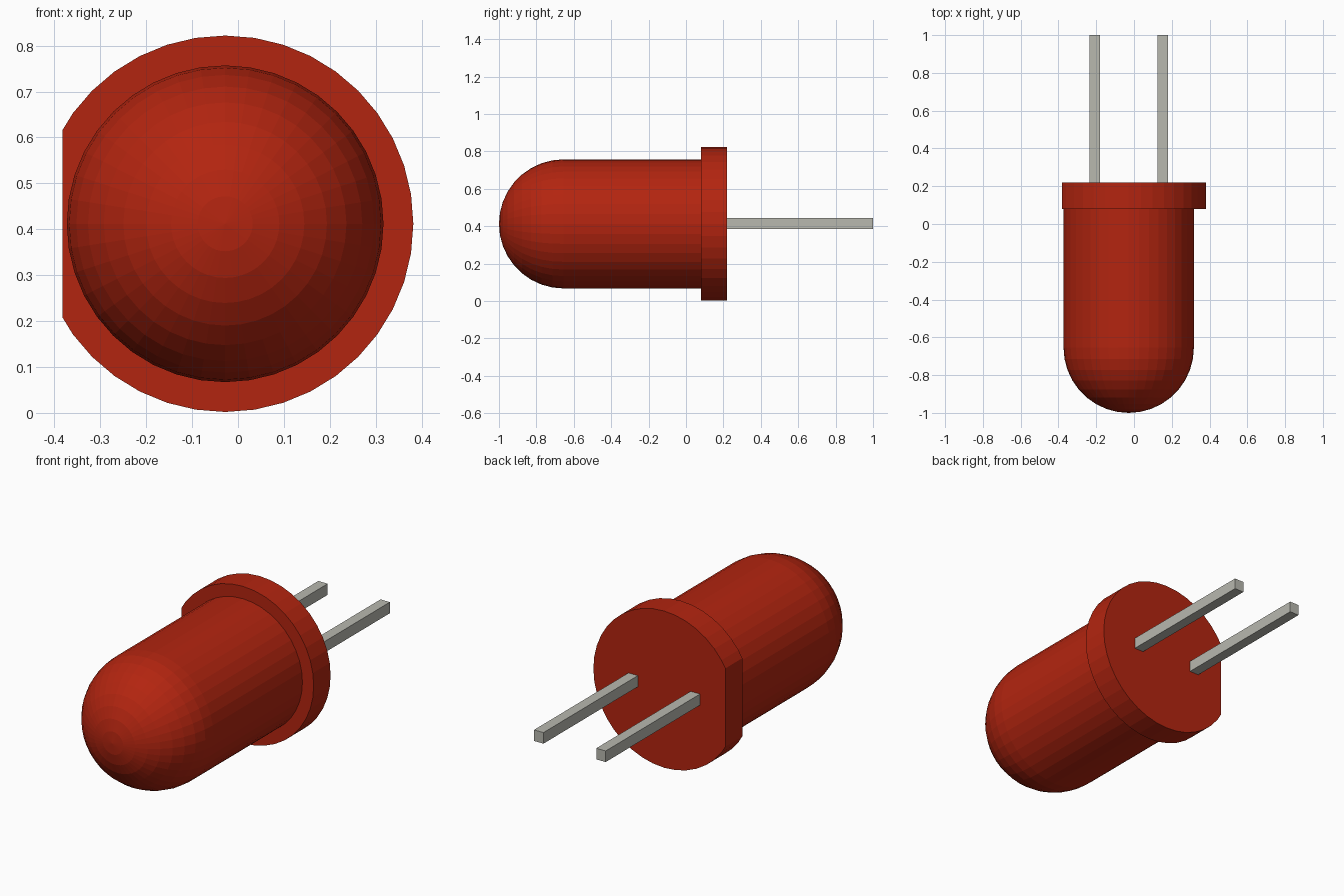
import bpy, bmesh, math
from mathutils import Vector

if "Cube" in bpy.data.objects:
    bpy.data.objects.remove(bpy.data.objects["Cube"])

CX, CZ, SIDES = -0.028, 0.412, 40


def material(name, rgb):
    m = bpy.data.materials.new(name)
    m.diffuse_color = (*rgb, 1)
    m.use_nodes = True
    m.node_tree.nodes["Principled BSDF"].inputs["Base Color"].default_value = m.diffuse_color
    return m


red = material("red plastic", (0.45, 0.018, 0.005))
metal = material("grey metal", (0.48, 0.48, 0.43))


def finish(name, bm, mat):
    bmesh.ops.recalc_face_normals(bm, faces=bm.faces)
    me = bpy.data.meshes.new(name)
    bm.to_mesh(me)
    bm.free()
    me.materials.append(mat)
    ob = bpy.data.objects.new(name, me)
    bpy.context.collection.objects.link(ob)
    return ob


def lathe(profile):
    """Spin (radius, y) points about the lens axis, closed on the axis."""
    bm = bmesh.new()
    vs = [bm.verts.new((CX + r, y, CZ)) for r, y in profile]
    es = [bm.edges.new(p) for p in zip(vs, vs[1:])]
    bmesh.ops.spin(bm, geom=vs + es, cent=(CX, 0, CZ), axis=(0, 1, 0),
                   angle=math.tau, steps=SIDES, use_duplicate=False)
    bmesh.ops.remove_doubles(bm, verts=bm.verts, dist=1e-4)
    return bm


# Lens: straight barrel with a hemispherical nose
R, NOSE, RINGS = 0.345, -0.655, 9
profile = [(0, 0.1), (R, 0.1)]
for i in range(RINGS + 1):
    a = math.pi / 2 * i / RINGS
    profile.append((R * math.cos(a), NOSE - R * math.sin(a)))
finish("lens", lathe(profile), red)

# Rim: round flange with one side cut flat
bm = lathe([(0, 0.08), (0.41, 0.08), (0.41, 0.22), (0, 0.22)])
bmesh.ops.bisect_plane(bm, geom=bm.verts[:] + bm.edges[:] + bm.faces[:],
                       plane_co=(-0.382, 0, 0), plane_no=(-1, 0, 0),
                       clear_outer=True)
bmesh.ops.holes_fill(bm, edges=[e for e in bm.edges if e.is_boundary])
finish("rim", bm, red)

# Leads: two square metal legs
for name, side in (("left_lead", -1), ("right_lead", 1)):
    bm = bmesh.new()
    bmesh.ops.create_cube(bm, size=1)
    bmesh.ops.scale(bm, vec=(0.054, 0.8, 0.058), verts=bm.verts)
    bmesh.ops.translate(bm, vec=Vector((CX + side * 0.18, 0.6, CZ + 0.002)),
                        verts=bm.verts)
    finish(name, bm, metal)
